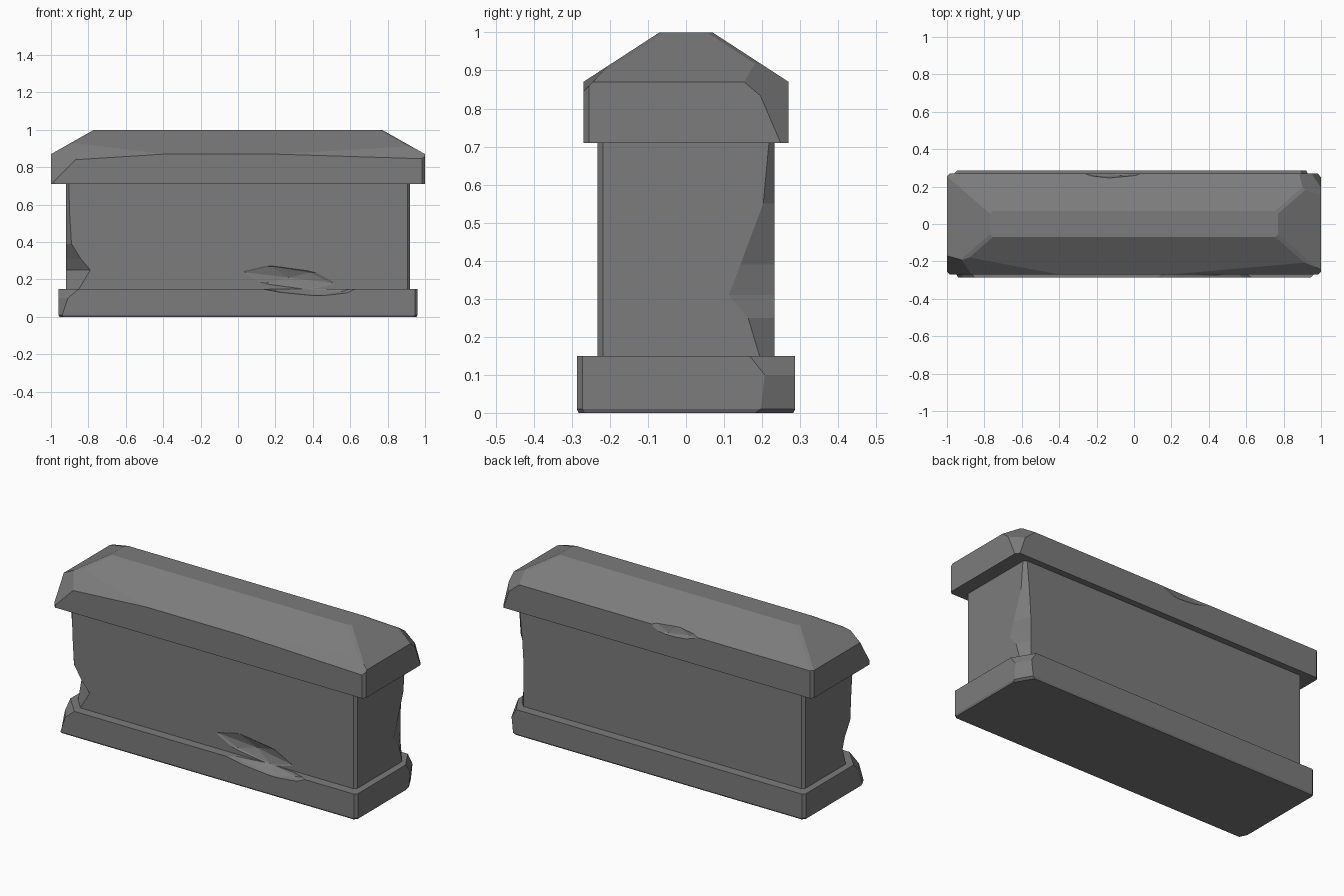
import bpy, bmesh, math
from mathutils import Vector

if "Cube" in bpy.data.objects:
    bpy.data.objects.remove(bpy.data.objects["Cube"])

stone = bpy.data.materials.new("grey stone")
stone.use_nodes = True
COLOR = (0.2, 0.2, 0.2, 1)
stone.diffuse_color = COLOR
bsdf = stone.node_tree.nodes["Principled BSDF"]
bsdf.inputs["Base Color"].default_value = COLOR
bsdf.inputs["Roughness"].default_value = 0.9

CORNERS = [(-1, -1), (1, -1), (1, 1), (-1, 1)]
WORN = 0.015


def ring(bm, hx, hy, z, front_cut=(WORN, WORN), back_cut=(WORN, WORN)):
    """Rectangle with cut corners; the two battered corners get their own cuts."""
    cuts = [front_cut, (WORN, WORN), back_cut, (WORN, WORN)]
    verts = []
    for (sx, sy), (cx, cy) in zip(CORNERS, cuts):
        along_x = (sx * (hx - cx), sy * hy, z)
        along_y = (sx * hx, sy * (hy - cy), z)
        pair = [along_y, along_x] if sx * sy > 0 else [along_x, along_y]
        verts += [bm.verts.new(p) for p in pair]
    return verts


def loft(bm, rings):
    bm.faces.new(rings[0][::-1])
    bm.faces.new(rings[-1])
    for low, high in zip(rings, rings[1:]):
        for i in range(len(low)):
            j = (i + 1) % len(low)
            bm.faces.new((low[i], low[j], high[j], high[i]))
    bmesh.ops.recalc_face_normals(bm, faces=bm.faces)


def chip(bm, a, b, c):
    """Slice off everything outside the plane through three points."""
    a, b, c = Vector(a), Vector(b), Vector(c)
    normal = (b - a).cross(c - a).normalized()
    if normal.dot(a - Vector((0, 0, 0.8))) < 0:
        normal = -normal
    cut = bmesh.ops.bisect_plane(bm, geom=bm.verts[:] + bm.edges[:] + bm.faces[:],
                                 plane_co=a, plane_no=normal, clear_outer=True)
    edges = [e for e in cut["geom_cut"] if isinstance(e, bmesh.types.BMEdge)]
    bmesh.ops.holes_fill(bm, edges=edges)
    bmesh.ops.recalc_face_normals(bm, faces=bm.faces)


def finish(bm, name):
    mesh = bpy.data.meshes.new(name)
    bm.to_mesh(mesh)
    bm.free()
    mesh.materials.append(stone)
    obj = bpy.data.objects.new(name, mesh)
    bpy.context.collection.objects.link(obj)
    return obj


def gouge(targets, location, radii, tilt):
    """Scoop a faceted hollow out of each target."""
    bpy.ops.mesh.primitive_ico_sphere_add(subdivisions=2, radius=1, location=location,
                                          rotation=(0, math.radians(tilt), 0))
    cutter = bpy.context.object
    cutter.scale = radii
    cutter.hide_render = True
    cutter.data.materials.append(stone)
    for obj in targets:
        mod = obj.modifiers.new("gouge", 'BOOLEAN')
        mod.operation = 'DIFFERENCE'
        mod.solver = 'EXACT'
        mod.object = cutter
        bpy.context.view_layer.objects.active = obj
        bpy.ops.object.modifier_apply(modifier=mod.name)
    bpy.data.objects.remove(cutter)


# Plinth with two battered corners
bm = bmesh.new()
loft(bm, [ring(bm, 0.955, 0.282, 0, (0.02, 0.04), (0.06, 0.1)),
          ring(bm, 0.96, 0.287, 0.01, (0.02, 0.04), (0.05, 0.09)),
          ring(bm, 0.96, 0.287, 0.1, (0.05, 0.07), (0.04, 0.08)),
          ring(bm, 0.96, 0.287, 0.15, (0.11, 0.12), (0.07, 0.12))])
plinth = finish(bm, "plinth")

# Wall body, hollowed out along the same two corners
bm = bmesh.new()
loft(bm, [ring(bm, 0.92, 0.233, 0.15, (0.07, 0.08), (0.04, 0.04)),
          ring(bm, 0.92, 0.233, 0.25, (0.13, 0.11), (0.04, 0.07)),
          ring(bm, 0.92, 0.233, 0.31, (0.08, 0.09), (0.04, 0.12)),
          ring(bm, 0.92, 0.233, 0.39, (0.03, 0.04), (0.04, 0.09)),
          ring(bm, 0.92, 0.233, 0.55, (0.02, 0.03), (0.03, 0.03)),
          ring(bm, 0.92, 0.233, 0.71)])
body = finish(bm, "wall_body")

# Hipped capstone with chipped eaves
bm = bmesh.new()
loft(bm, [ring(bm, 1, 0.27, 0.71), ring(bm, 1, 0.27, 0.87), ring(bm, 0.77, 0.07, 1.0)])
chip(bm, (0.2, -0.27, 0.87), (1, -0.27, 0.845), (1, -0.2, 0.915))
chip(bm, (-0.4, -0.27, 0.87), (-0.95, -0.27, 0.835), (-0.85, -0.19, 0.92))
chip(bm, (-0.99, -0.27, 0.72), (-0.85, -0.27, 0.86), (-1, -0.17, 0.87))
chip(bm, (0.98, 0.27, 0.72), (0.93, 0.27, 0.87), (1, 0.18, 0.87))
chip(bm, (0.93, 0.27, 0.83), (1, 0.2, 0.83), (0.9, 0.2, 0.915))
cap = finish(bm, "capstone")

# Hollows in the front foot and the back eave
gouge([body, plinth], (0.27, -0.31, 0.21), (0.4, 0.1, 0.09), 7)
gouge([cap], (-0.13, 0.32, 0.89), (0.24, 0.075, 0.08), 5)
